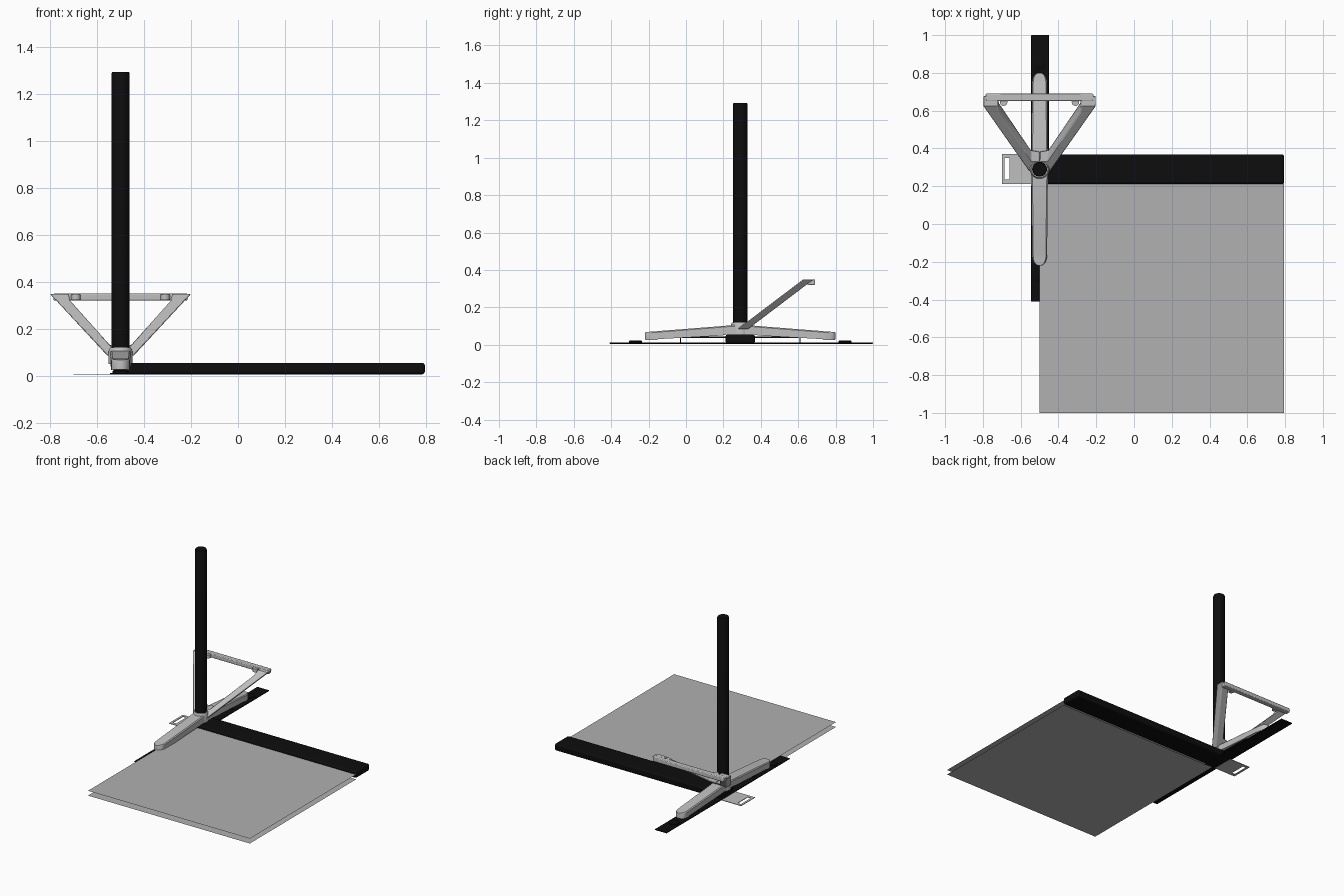
import bpy, bmesh, math

if "Cube" in bpy.data.objects:
    bpy.data.objects.remove(bpy.data.objects["Cube"])

PX, PY = -0.5, 0.29   # pole axis


def material(name, value):
    m = bpy.data.materials.new(name)
    m.use_nodes = True
    col = (value, value, value, 1)
    m.diffuse_color = col
    m.node_tree.nodes["Principled BSDF"].inputs["Base Color"].default_value = col
    return m


BLACK = material("black", 0.004)
GREY = material("light grey", 0.52)
SHEET = material("sheet grey", 0.44)


def finish(bm, name, mat, bevel=0, segments=2):
    bmesh.ops.recalc_face_normals(bm, faces=bm.faces)
    me = bpy.data.meshes.new(name)
    bm.to_mesh(me)
    bm.free()
    me.materials.append(mat)
    ob = bpy.data.objects.new(name, me)
    bpy.context.collection.objects.link(ob)
    if bevel:
        mod = ob.modifiers.new("bevel", "BEVEL")
        mod.width, mod.segments = bevel, segments
        mod.limit_method, mod.angle_limit = "ANGLE", math.radians(40)
    bpy.ops.object.select_all(action="DESELECT")
    bpy.context.view_layer.objects.active = ob
    ob.select_set(True)
    bpy.ops.object.shade_smooth_by_angle(angle=math.radians(35))
    return ob


def skin(name, rings, mat, bevel=0):
    """Join closed rings of equal length and cap both ends."""
    bm = bmesh.new()
    rows = [[bm.verts.new(p) for p in r] for r in rings]
    n = len(rows[0])
    for a, b in zip(rows, rows[1:]):
        for i in range(n):
            j = (i + 1) % n
            bm.faces.new((a[i], a[j], b[j], b[i]))
    bm.faces.new(rows[0])
    bm.faces.new(rows[-1])
    return finish(bm, name, mat, bevel)


def box(name, x, y, z, mat, bevel=0):
    rings = [[(x[0], y[0], h), (x[1], y[0], h), (x[1], y[1], h), (x[0], y[1], h)] for h in z]
    return skin(name, rings, mat, bevel)


def lathe(name, cx, cy, profile, mat, n=32):
    rings = [[(cx + r * math.cos(i * math.tau / n), cy + r * math.sin(i * math.tau / n), z)
              for i in range(n)] for r, z in profile]
    return skin(name, rings, mat)


def plane(name, x, y, z, mat):
    bm = bmesh.new()
    bm.faces.new([bm.verts.new(p) for p in
                  ((x[0], y[0], z), (x[1], y[0], z), (x[1], y[1], z), (x[0], y[1], z))])
    return finish(bm, name, mat)


# Upright pole and its collar
lathe("pole", PX, PY, [(0.039, 0.1), (0.039, 1.285), (0.036, 1.292)], BLACK)
lathe("hub_collar", PX, PY, [(0.052, 0.05), (0.052, 0.1), (0.044, 0.12)], GREY)

# Flat sheets
for name, z in (("upper_sheet", 0.035), ("lower_sheet", 0.0)):
    plane(name, (PX, 0.795), (-1, 0.215), z, SHEET)

# Long housing bar and ground strip
box("housing_bar", (-0.53, 0.795), (0.212, 0.368), (0.006, 0.055), BLACK, 0.01)
box("ground_strip", (-0.545, -0.45), (-0.41, 1.0), (0.005, 0.012), BLACK, 0.003)

# Two-armed foot, as sections (distance from the pole, half width, bottom, top)
half = [(0.0, 0.045, 0.055, 0.106), (0.05, 0.045, 0.055, 0.104),
        (0.12, 0.043, 0.048, 0.098), (0.44, 0.04, 0.03, 0.073),
        (0.445, 0.04, 0.025, 0.072), (0.475, 0.038, 0.025, 0.07),
        (0.493, 0.031, 0.025, 0.069), (0.504, 0.021, 0.026, 0.068),
        (0.51, 0.01, 0.027, 0.066)]
sections = [(-d, w, b, t) for d, w, b, t in reversed(half)] + half[1:]
skin("foot_beam", [[(PX - w, PY + d, b), (PX + w, PY + d, b),
                    (PX + w, PY + d, t - 0.006), (PX + w * 0.85, PY + d, t),
                    (PX - w * 0.85, PY + d, t), (PX - w, PY + d, t - 0.006)]
                   for d, w, b, t in sections], GREY)

# Pads and thin brackets under the foot
for side, s in (("front", -1), ("rear", 1)):
    lathe(side + "_pad", PX, PY + s * 0.56, [(0.034, 0.01), (0.034, 0.02), (0.03, 0.022)], BLACK, 24)
    ys = sorted((PY, PY + s * 0.32))
    box(side + "_bracket", (PX - 0.03, PX + 0.03), ys, (0.037, 0.043), BLACK)
    ys = sorted((PY + s * 0.317, PY + s * 0.321))
    box(side + "_bracket_tab", (PX - 0.03, PX + 0.03), ys, (0.01, 0.04), BLACK)


# Tilted triangular handle
def tilt(z):
    return 0.325 + (z - 0.1) * 1.32


arm = [(0.3, 0.348), (0.22, 0.348), (0.215, 0.32), (0.045, 0.13), (0.0, 0.125),
       (0.0, 0.085), (0.056, 0.085)]
for side, s in (("right", -1), ("left", 1)):
    skin(side + "_handle_arm", [[(PX + s * x, tilt(z) + o, z) for x, z in arm]
                                for o in (-0.028, 0.028)], GREY, 0.005)
    lathe(side + "_handle_hook", PX + s * 0.19, 0.645, [(0.02, 0.322), (0.02, 0.346)], GREY, 16)
box("handle_grip", (PX - 0.285, PX + 0.285), (0.652, 0.69), (0.32, 0.35), GREY, 0.005)

# Flat pull tab with a slot
z = (0.004, 0.008)
box("tab_outer_edge", (-0.7, -0.685), (0.212, 0.37), z, GREY)
box("tab_body", (-0.658, -0.53), (0.235, 0.35), z, GREY)
for side, y in (("front", (0.212, 0.235)), ("rear", (0.35, 0.37))):
    box(side + "_tab_rail", (-0.685, -0.53), y, z, GREY)
